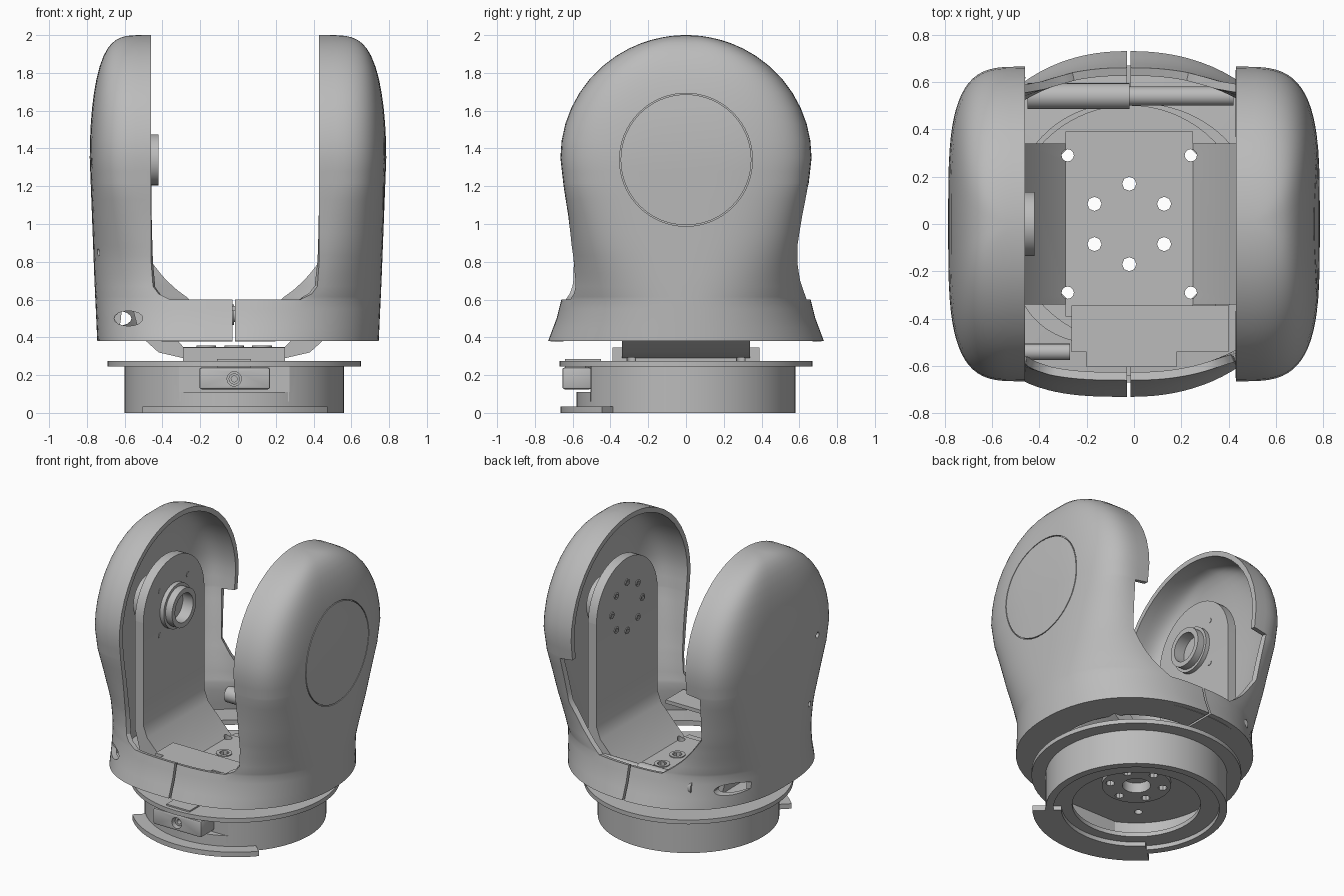
import bpy, bmesh, math
from mathutils import Matrix

cube = bpy.data.objects.get("Cube")
if cube:
    bpy.data.objects.remove(cube, do_unlink=True)

grey = bpy.data.materials.new("plain_grey")
grey.use_nodes = True
grey.diffuse_color = (0.5, 0.5, 0.5, 1)
grey.node_tree.nodes["Principled BSDF"].inputs["Base Color"].default_value = (0.5, 0.5, 0.5, 1)

MID = -0.02
AXIS_Z = 1.34
TO_X = Matrix.Rotation(math.pi / 2, 4, 'Y')
TO_Y = Matrix.Rotation(-math.pi / 2, 4, 'X')


def at(x, y, z):
    return Matrix.Translation((x, y, z))


def finish(name, bm):
    mesh = bpy.data.meshes.new(name)
    bm.to_mesh(mesh)
    bm.free()
    ob = bpy.data.objects.new(name, mesh)
    bpy.context.collection.objects.link(ob)
    mesh.materials.append(grey)
    return ob


def lathe(name, profile, matrix=Matrix(), steps=48, start=0, sweep=360):
    """Turn a closed (radius, height) outline around z, fully or partly."""
    bm = bmesh.new()
    full = sweep == 360
    rings = []
    for i in range(steps if full else steps + 1):
        a = math.radians(start + sweep * i / steps)
        rings.append([bm.verts.new((r * math.cos(a), r * math.sin(a), h)) for r, h in profile])
    n = len(profile)
    for i in range(steps):
        p, q = rings[i], rings[(i + 1) % len(rings)]
        for k in range(n):
            bm.faces.new((p[k], q[k], q[(k + 1) % n], p[(k + 1) % n]))
    if not full:
        bm.faces.new(rings[0])
        bm.faces.new(rings[-1])
    bmesh.ops.remove_doubles(bm, verts=bm.verts, dist=1e-5)
    bmesh.ops.dissolve_degenerate(bm, edges=bm.edges, dist=1e-6)
    bmesh.ops.recalc_face_normals(bm, faces=bm.faces)
    bm.transform(matrix)
    return finish(name, bm)


def tube(name, r0, r1, h0, h1, matrix=Matrix(), **kw):
    return lathe(name, [(r0, h0), (r1, h0), (r1, h1), (r0, h1)], matrix, **kw)


def box(name, x, y, z, bevel=0):
    bm = bmesh.new()
    bmesh.ops.create_cube(bm, size=1)
    for v in bm.verts:
        v.co = [lo + (hi - lo) * (c + 0.5) for c, (lo, hi) in zip(v.co, (x, y, z))]
    if bevel:
        bmesh.ops.bevel(bm, geom=bm.edges[:], offset=bevel, segments=2, affect='EDGES', profile=0.5)
    return finish(name, bm)


def bake(ob):
    dg = bpy.context.evaluated_depsgraph_get()
    ob.data = bpy.data.meshes.new_from_object(ob.evaluated_get(dg))
    ob.modifiers.clear()


def cut(ob, cutters):
    for c in cutters:
        m = ob.modifiers.new("cut", 'BOOLEAN')
        m.operation, m.solver, m.object = 'DIFFERENCE', 'EXACT', c
    bake(ob)


def discard(cutters):
    for c in cutters:
        bpy.data.objects.remove(c, do_unlink=True)


def lerp(keys, z):
    for (z0, v0), (z1, v1) in zip(keys, keys[1:]):
        if z <= z1:
            return v0 + (v1 - v0) * max(0, z - z0) / (z1 - z0)
    return keys[-1][1]


# ---- Half shells: stacked rounded sections, open toward the middle ----
DEPTH = [(.38, .73), (.42, .715), (.5, .685), (.6, .66), (.7, .628), (.8, .61), (1, .617), (1.2, .648), (1.35, .665)]
WIDTH = [(.38, .745), (.7, .76), (1.35, .785)]
ROUND = [(.38, 2.15), (.6, 2.3), (.9, 3), (1.35, 3.6)]
SHIFT = [(.6, 0), (.8, .5), (1, .8), (1.2, 1)]
FRONT = [(.6, .33), (.63, .39), (.67, .42), (.8, .43)]
REAR = [(.6, .23), (.65, .3), (.72, .38), (.79, .435), (.88, .5), (1.2, .53), (1.215, .43)]
BRIDGE, ARM = 8, 18


def shell(name, side, gap, cutters):
    inner, seam = 0.43 + gap, gap / 2 - 0.015 * side
    # each level: height, dome factor, inset of the section
    levels = [(.38, 1, .7)]
    levels += [(z, 1, 1) for z in (.38, .39, .45, .5, .55, .6, .615, .63, .65, .67, .7, .74, .79, .83, .88,
                                   .95, 1.05, 1.13, 1.2, 1.215, 1.28, 1.35)]
    levels += [(1.35 + .65 * math.sin(p), max(0, math.cos(p)), 1) for p in
               (math.radians(d) for d in (8, 16, 24, 32, 40, 48, 56, 63, 69, 74, 79, 83, 86, 88, 90))]
    bm = bmesh.new()
    grid = []
    for z, f, inset in levels:
        c = seam + (inner - seam) * lerp(SHIFT, z)
        a = c + (lerp(WIDTH, z) * inset - c) * f ** 0.436
        b = lerp(DEPTH, z) * f * inset
        row = []
        for sy, table in ((-1, FRONT), (1, REAR)):
            n = lerp(ROUND, z)
            if side < 0 and sy < 0:
                n = max(n, 2.9)
            x_in = (lerp(table, z) + gap) * inset
            u = min(1, max(0, x_in - c) / max(a - c, 1e-6))
            t0 = math.acos(u ** (n / 2))
            angles = [math.pi / 2 + (t0 - math.pi / 2) * i / BRIDGE for i in range(BRIDGE)]
            angles += [t0 * (1 - i / ARM) for i in range(ARM + 1)]
            pts = []
            for i, t in enumerate(angles):
                if z > .6 and i < BRIDGE:
                    pts.append(None)
                    continue
                x = c + (a - c) * max(0, math.cos(t)) ** (2 / n)
                pts.append((side * x, sy * b * math.sin(t) ** (2 / n), z))
            row += pts if sy < 0 else pts[-2::-1]
        grid.append([p and bm.verts.new(p) for p in row])
    for p, q in zip(grid, grid[1:]):
        for k in range(len(p) - 1):
            quad = (p[k], p[k + 1], q[k + 1], q[k])
            if all(quad):
                bm.faces.new(quad)
    if side < 0:
        bmesh.ops.reverse_faces(bm, faces=bm.faces)
    bmesh.ops.remove_doubles(bm, verts=bm.verts, dist=5e-4)
    ob = finish(name, bm)
    m = ob.modifiers.new("wall", 'SOLIDIFY')
    m.thickness, m.offset = 0.035, -1
    bake(ob)
    cut(ob, cutters)
    discard(cutters)


# round cover groove on one side, screw pockets and pin holes on the other
shell("left_shell", 1, 0, [tube("groove_cutter", .346, .352, .752, .9, at(0, 0, AXIS_Z) @ TO_X, steps=64)])
WIDE = Matrix.Diagonal((1.9, 1, 1, 1))
marks = [tube("pocket", 0, .04, -.12, .12, at(x, y, .5) @ TO_Y @ WIDE, steps=16)
         for x, y in ((-.58, -.58), (-.64, .4))]
marks += [tube("pin_hole", 0, .02, -.15, .15, at(-.75, y, z) @ TO_X, steps=12)
          for y, z in ((-.36, 1.33), (-.32, .85))]
shell("right_shell", -1, 0.03, marks)

# ---- U-shaped bracket: bent strip with rounded ends ----
half = [(.27, .29), (.4, .32), (.5, .41), (.545, .58), (.545, AXIS_Z)]
inside = [(.48, AXIS_Z), (.48, .62), (.45, .54), (.27, .35)]
loop = half + inside
outline = loop + [(-x, z) for x, z in reversed(loop)]
bm = bmesh.new()
ends = [[bm.verts.new((x + MID, y, z)) for x, z in outline] for y in (-.34, .34)]
k = len(outline)
for i in range(k):
    j = (i + 1) % k
    bm.faces.new((ends[0][i], ends[0][j], ends[1][j], ends[1][i]))
for e in ends:
    bm.faces.new(e)
bmesh.ops.recalc_face_normals(bm, faces=bm.faces)
bracket = finish("bracket", bm)
for side, label in ((1, "left"), (-1, "right")):
    tube(label + "_bracket_end", 0, .34, -.0325, .0325, at(MID + side * .5125, 0, AXIS_Z) @ TO_X,
         steps=24, start=90, sweep=180)
    tube(label + "_motor", 0, .16, -.07, .07, at(MID + side * .615, 0, AXIS_Z) @ TO_X)

# ---- Arm details: bearing on one side, screw circle on the other ----
tube("bearing_flange", .1, .155, 0, .03, at(-.5, 0, AXIS_Z) @ TO_X)
tube("bearing_ring", .1, .135, 0, .08, at(-.5, 0, AXIS_Z) @ TO_X)
for i in range(8):
    a = math.radians(45 * i)
    tube("arm_screw", .012, .024, 0, .006, at(.454, .17 * math.cos(a), AXIS_Z + .17 * math.sin(a)) @ TO_X, steps=8)
for i in range(4):
    a = math.radians(45 + 90 * i)
    tube("bearing_screw", 0, .018, 0, .006, at(-.503, .22 * math.cos(a), AXIS_Z + .22 * math.sin(a)) @ TO_X, steps=8)

# ---- Hub and base ----
hub = box("hub_block", (-.29, .25), (-.39, .39), (.24, .345))
disc = tube("base_disc", .09, .54, .2, .255, at(MID, 0, 0))
boss = tube("base_boss", .09, .22, .17, .21, at(MID, 0, 0))
base = lathe("base_ring", [(.53, 0), (.58, 0), (.58, .25), (.53, .25), (.53, .06), (.41, .06), (.41, .03), (.53, .03)],
             at(MID, 0, 0), steps=72)
tube("base_flange", .5, .67, .245, .275, at(MID, 0, 0), steps=72)
holes = [tube("hole", 0, .026, 0, .5, at(MID + .26 * sx, .29 * sy, 0), steps=12) for sx in (-1, 1) for sy in (-1, 1)]
for i in range(6):
    a = math.radians(30 + 60 * i)
    spot = at(MID + .17 * math.cos(a), .17 * math.sin(a), 0)
    holes.append(tube("hole", 0, .03, 0, .5, spot, steps=8))
    tube("floor_washer", .03, .052, .35, .356, spot, steps=16)
for ob in (bracket, hub, disc, boss):
    cut(ob, holes)
discard(holes)

# front recess with clamp
recess = box("recess_cutter", (-.4, .4), (-.8, -.5), (.11, .246))
cut(base, [recess])
discard([recess])
box("recess_back", (-.31, .27), (-.505, -.48), (.06, .25))
clamp = box("clamp", (-.205, .17), (-.655, -.5), (.125, .24), .012)
screw = tube("clamp_hole", 0, .038, -.1, .06, at(MID, -.64, .18) @ TO_Y, steps=20)
cut(clamp, [screw])
discard([screw])
tube("clamp_screw", .016, .03, -.02, .03, at(MID, -.61, .18) @ TO_Y, steps=12)
box("clamp_tab", (-.11, .07), (-.64, -.45), (.24, .285))
tube("foot_lip", .48, .665, 0, .035, at(MID, 0, 0), steps=20, start=-137, sweep=95)

# ---- Inner cross bars and front cover ----
tube("thick_bar", 0, .055, -.45, -.02, at(0, .54, .52) @ TO_X, steps=24)
tube("thin_bar", 0, .04, -.02, .42, at(0, .54, .52) @ TO_X, steps=24)
tube("front_bar", 0, .035, -.46, -.27, at(0, -.54, .5) @ TO_X, steps=16)
box("front_cover", (-.265, .4), (-.54, -.345), (.54, .565))
box("front_cover_lip", (-.2, .18), (-.605, -.54), (.54, .565))

# ---- Smooth shading with sharp edges kept ----
for ob in bpy.context.collection.objects:
    if ob.type == 'MESH':
        ob.select_set(True)
        bpy.context.view_layer.objects.active = ob
bpy.ops.object.shade_smooth_by_angle(angle=math.radians(32))
